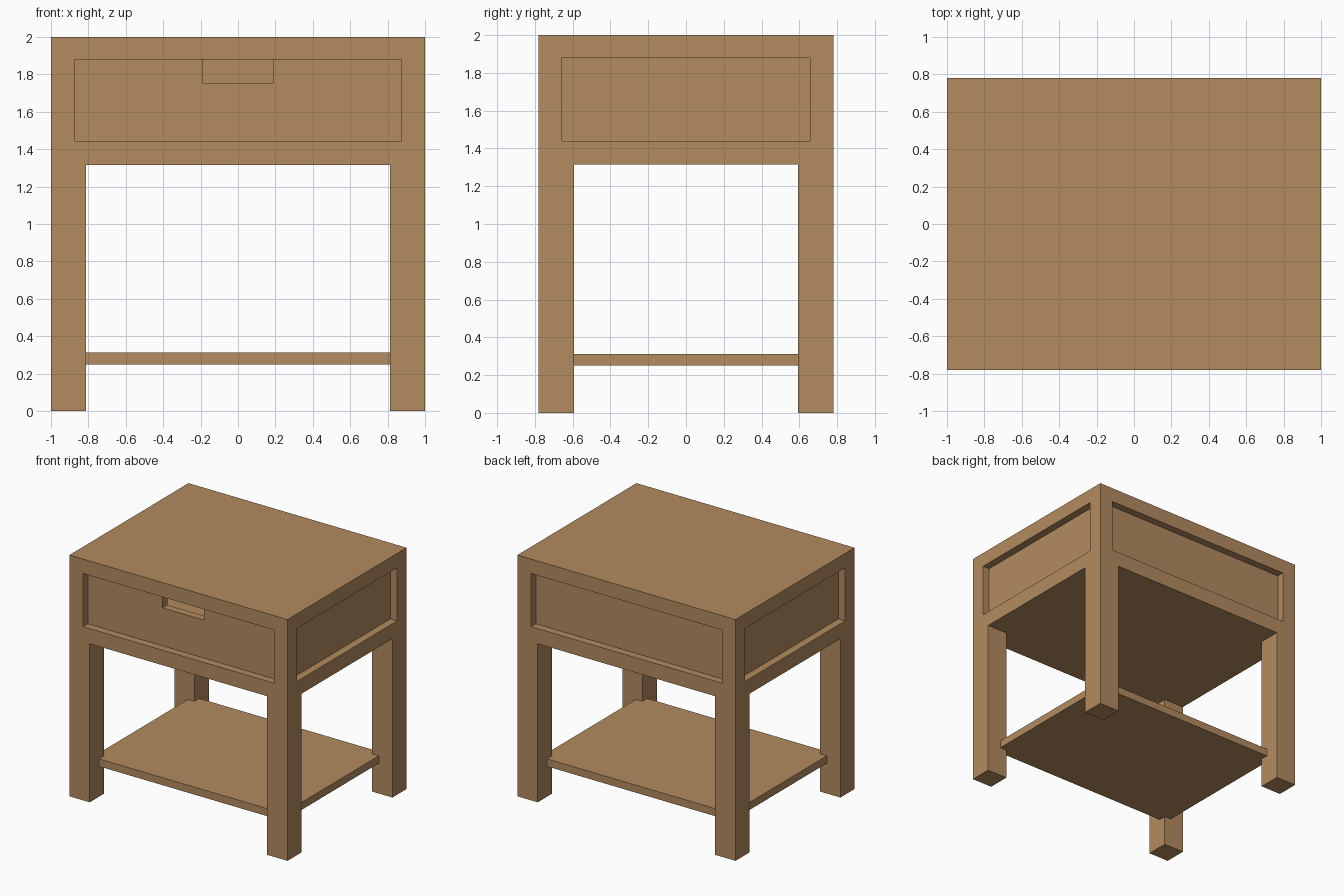
import bpy
import bmesh
from mathutils import Matrix, Vector

if "Cube" in bpy.data.objects:
    bpy.data.objects.remove(bpy.data.objects["Cube"])

wood = bpy.data.materials.new("warm_wood")
wood.use_nodes = True
COLOUR = (0.45, 0.256, 0.115, 1)
wood.diffuse_color = COLOUR
wood.node_tree.nodes["Principled BSDF"].inputs["Base Color"].default_value = COLOUR


def box(name, lo, hi):
    """Axis-aligned block between two corners."""
    lo, hi = Vector(lo), Vector(hi)
    bm = bmesh.new()
    bmesh.ops.create_cube(bm, size=1, matrix=Matrix.Translation((lo + hi) / 2)
                          @ Matrix.Diagonal((*(hi - lo), 1)))
    mesh = bpy.data.meshes.new(name)
    bm.to_mesh(mesh)
    bm.free()
    mesh.materials.append(wood)
    obj = bpy.data.objects.new(name, mesh)
    bpy.context.collection.objects.link(obj)
    return obj


def carve(obj, lo, hi):
    """Cut a block out of obj and discard the cutter."""
    cutter = box("cutter", lo, hi)
    cutter.hide_render = True
    mod = obj.modifiers.new("carve", 'BOOLEAN')
    mod.operation, mod.solver, mod.object = 'DIFFERENCE', 'EXACT', cutter
    bpy.context.view_layer.update()
    graph = bpy.context.evaluated_depsgraph_get()
    mesh = bpy.data.meshes.new_from_object(obj.evaluated_get(graph))
    obj.modifiers.clear()
    obj.data = mesh
    bpy.data.objects.remove(cutter)


W, D, H = 1.0, 0.78, 2.0        # half width, half depth, height
LEG = 0.186                     # leg thickness
APRON = 1.315                   # underside of the cabinet
PX, PY = 0.875, 0.656           # half sizes of the panels
P0, P1 = 1.44, 1.88             # panel bottom and top
T = 0.0625                      # board thickness and recess depth

# Frame: legs, cabinet sides and top in one piece
frame = box("table_frame", (-W, -D, 0), (W, D, H))
carve(frame, (-W + LEG, -2, -1), (W - LEG, 2, APRON))
carve(frame, (-2, -D + LEG, -1), (2, D - LEG, APRON))

# Recessed side and back panels
for s in (-1, 1):
    a, b = sorted((s * (W - T), s * 2))
    carve(frame, (a, -PY, P0), (b, PY, P1))
carve(frame, (-PX, D - T, P0), (PX, 2, P1))

# Drawer opening
carve(frame, (-PX, -2, P0), (PX, PY, P1))

# Open-topped drawer with a finger notch
drawer = box("drawer", (-PX, -D + T, P0), (PX, PY, P1))
carve(drawer, (-PX + T, -D + 2 * T, P0 + T), (PX - T, PY - T, 3))
carve(drawer, (-0.19, -2, 1.755), (0.19, -D + 3 * T, 3))

# Low shelf let into the legs
box("lower_shelf", (-PX, -PY, 0.25), (PX, PY, 0.3125))
